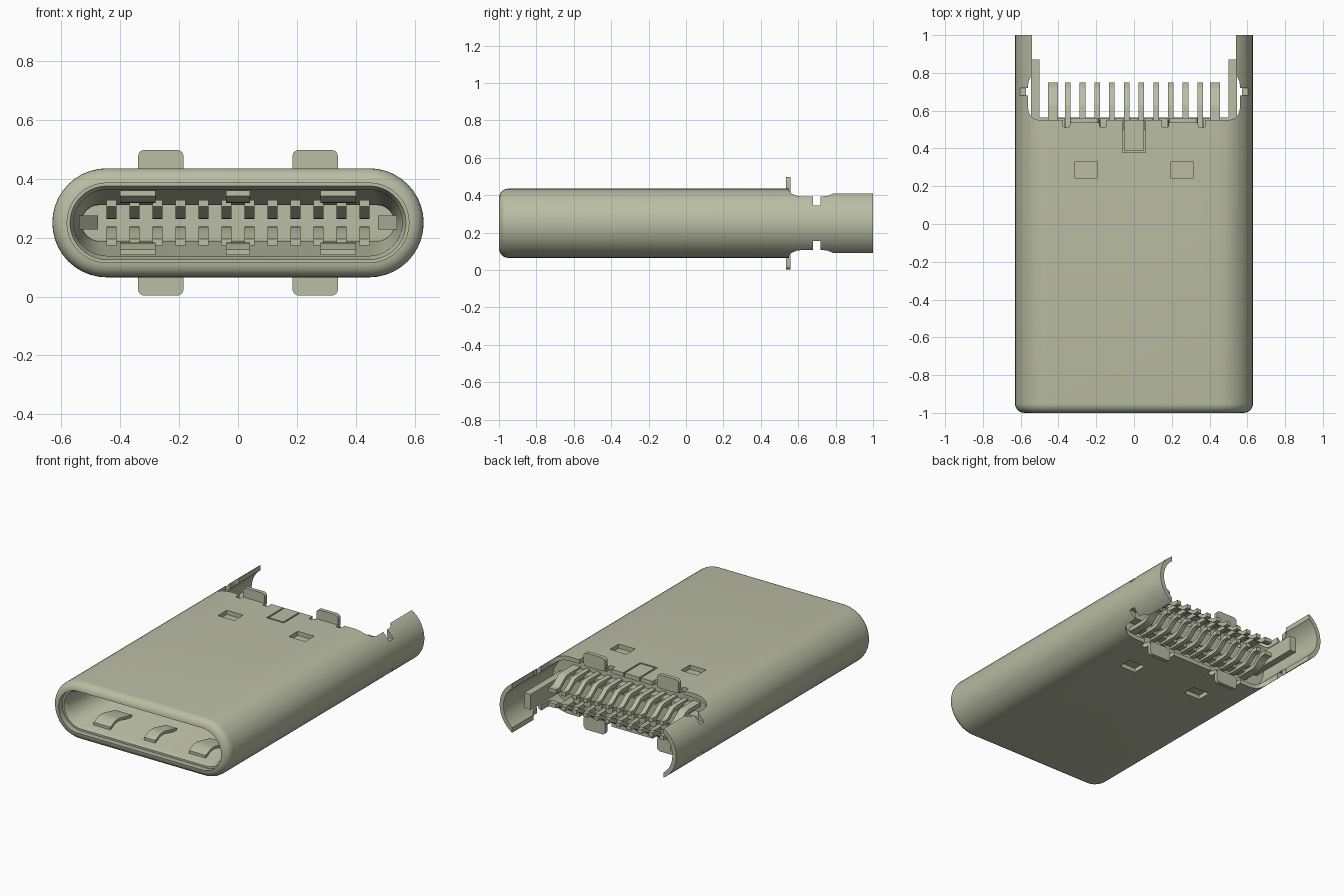
import bpy, bmesh, math
from mathutils import Vector

cube = bpy.data.objects.get("Cube")
if cube:
    bpy.data.objects.remove(cube, do_unlink=True)

ZC = 0.25      # mid height of the plug
FLAT = 0.445   # half length of the flat part of the section

# One warm grey metal
metal = bpy.data.materials.new("warm_grey_metal")
COL = (0.49, 0.51, 0.37, 1)
metal.diffuse_color = COL
metal.use_nodes = True
metal.node_tree.nodes["Principled BSDF"].inputs["Base Color"].default_value = COL


def finish(name, bm, angle=30):
    bmesh.ops.recalc_face_normals(bm, faces=bm.faces)
    me = bpy.data.meshes.new(name)
    bm.to_mesh(me)
    bm.free()
    ob = bpy.data.objects.new(name, me)
    bpy.context.collection.objects.link(ob)
    me.materials.append(metal)
    smooth(ob, angle)
    return ob


def smooth(ob, angle=30):
    bpy.ops.object.select_all(action='DESELECT')
    ob.select_set(True)
    bpy.context.view_layer.objects.active = ob
    bpy.ops.object.shade_smooth_by_angle(angle=math.radians(angle))


def stadium(bm, y, r, a=FLAT, n=20):
    pts = []
    for side in (1, -1):
        for i in range(n + 1):
            t = -math.pi / 2 + math.pi * i / n
            pts.append((side * (a + r * math.cos(t)), y, ZC + side * r * math.sin(t)))
    return [bm.verts.new(p) for p in pts]


def loft(name, rings, closed):
    """Skin stadium rings (y, radius, flat); closed joins last to first, else caps."""
    bm = bmesh.new()
    loops = [stadium(bm, *r) for r in rings]
    pairs = list(zip(loops, loops[1:]))
    if closed:
        pairs.append((loops[-1], loops[0]))
    else:
        bm.faces.new(loops[0])
        bm.faces.new(loops[-1])
    for A, B in pairs:
        m = len(A)
        for i in range(m):
            bm.faces.new((A[i], A[(i + 1) % m], B[(i + 1) % m], B[i]))
    return finish(name, bm)


def box(name, x, y, z, round_axis=None, r=0.02):
    """Box from ranges; edges along round_axis are rounded."""
    bm = bmesh.new()
    bmesh.ops.create_cube(bm, size=1)
    for v in bm.verts:
        v.co = Vector([(lo + hi) / 2 + c * (hi - lo) for c, (lo, hi) in zip(v.co, (x, y, z))])
    if round_axis is not None:
        es = [e for e in bm.edges
              if abs((e.verts[0].co - e.verts[1].co).normalized()[round_axis]) > 0.9]
        bmesh.ops.bevel(bm, geom=es, offset=r, segments=5, affect='EDGES', profile=0.5)
    return finish(name, bm)


def strip(name, xc, width, path, s, t=0.022):
    """Bent sheet strip along (y, offset from mid height); s = +1 top, -1 bottom."""
    bm = bmesh.new()
    loops = []
    for y, o in path:
        loops.append([bm.verts.new((xc + dx * width / 2, y, ZC + s * (o + dz * t / 2)))
                      for dx, dz in ((-1, -1), (1, -1), (1, 1), (-1, 1))])
    for A, B in zip(loops, loops[1:]):
        for i in range(4):
            bm.faces.new((A[i], A[(i + 1) % 4], B[(i + 1) % 4], B[i]))
    bm.faces.new(loops[0])
    bm.faces.new(loops[-1])
    return finish(name, bm)


def cut(ob, cutters):
    for c in cutters:
        c.hide_render = True
        m = ob.modifiers.new("cut", 'BOOLEAN')
        m.operation = 'DIFFERENCE'
        m.solver = 'EXACT'
        m.object = c
        bpy.context.view_layer.objects.active = ob
        bpy.ops.object.modifier_apply(modifier=m.name)
        bpy.data.objects.remove(c, do_unlink=True)
    smooth(ob)


# Outer shell with a rounded front lip
lip = [(-0.95 - 0.05 * math.sin(t), 0.135 + 0.05 * math.cos(t), FLAT)
       for t in [math.pi / 2 * i / 6 for i in range(7)]]
shell = loft("outer_shell", [(1, 0.158), (1, 0.185)] + lip +
             [(-0.985, 0.137), (-0.9, 0.14), (-0.87, 0.158)], True)

# Cutters: open rear, side necks, tab reliefs, latch windows, centre tongue outline
ALL = (-0.2, 0.8)
cutters = [box("rear_cut", (-0.56, 0.56), (0.55, 0.8), ALL, 2, 0.06),
           box("wing_cut", (-0.54, 0.54), (0.70, 1.1), ALL),
           box("neck_cut_top", (-0.8, 0.8), (0.68, 0.72), (0.345, 0.6)),
           box("neck_cut_bottom", (-0.8, 0.8), (0.68, 0.72), (-0.1, 0.155))]
for zr in ((0.38, 0.6), (-0.1, 0.12)):
    for s in (1, -1):
        cutters.append(box("window_cut", sorted((s * 0.195, s * 0.312)), (0.24, 0.33), zr))
        for xc in (0.165, 0.358):
            cutters.append(box("relief_cut", (s * xc - 0.018, s * xc + 0.018),
                               (0.51, 0.6), zr, 2, 0.012))
for s in (1, -1):
    cutters.append(box("tongue_side_cut", (s * 0.057 - 0.005, s * 0.057 + 0.005),
                       (0.382, 0.6), (0.38, 0.6)))
cutters.append(box("tongue_front_cut", (-0.062, 0.062), (0.378, 0.388), (0.38, 0.6)))
cut(shell, cutters)

# Inner housing with a funnel shaped socket
loft("inner_housing", [(0.5, 0.155), (-0.88, 0.155), (-0.9, 0.137), (-0.96, 0.137),
                       (-0.96, 0.125), (-0.93, 0.112), (-0.6, 0.106),
                       (-0.5, 0.062, 0.47), (0, 0.06, 0.47)], False)
box("rear_core", (-0.5, 0.5), (0.45, 0.565), (0.2, 0.3))

pitch = 0.078
for s, side in ((1, "top"), (-1, "bottom")):
    # Contacts inside the socket and solder tails at the rear
    for i in range(12):
        x = (i - 5.5) * pitch
        strip(f"{side}_contact_{i}", x, 0.034,
              [(-0.56, 0.066), (-0.52, 0.05), (-0.46, 0.026), (-0.42, 0.024),
               (-0.36, 0.03), (0.02, 0.052)], s)
        wide = 0.052 if i in (0, 11) else 0.03
        strip(f"{side}_solder_tail_{i}", x, wide,
              [(0.46, 0.1), (0.62, 0.1), (0.65, 0.094), (0.68, 0.072),
               (0.71, 0.05), (0.725, 0.047), (0.75, 0.047)], s, 0.026)
    # Comb ribs between the tails
    for i in range(11):
        x = (i - 5) * pitch
        box(f"{side}_comb_rib_{i}", (x - 0.022, x + 0.022), (0.45, 0.56),
            sorted((ZC + s * 0.045, ZC + s * 0.1)))
    # Grounding springs near the mouth
    for x, w in ((-0.34, 0.12), (0, 0.08), (0.34, 0.12)):
        strip(f"{side}_ground_spring", x, w,
              [(-0.9, 0.1), (-0.85, 0.078), (-0.81, 0.076), (-0.68, 0.105)], s, 0.018)
    # Upright tabs on the rear edge of the shell
    for x in (-0.262, 0.262):
        tab = box(f"{side}_shell_tab", (x - 0.077, x + 0.077), (0.535, 0.56),
                  sorted((ZC + s * 0.16, ZC + s * 0.247)), 1, 0.022)

# Side latches: hook in the socket, plate out of the rear
for s, side in ((1, "left"), (-1, "right")):
    bm = bmesh.new()
    hook = [(0.54, -0.66), (0.475, -0.58), (0.475, -0.54), (0.54, -0.4)]
    low, high = ([bm.verts.new((s * x, y, z)) for x, y in hook] for z in (0.228, 0.274))
    bm.faces.new(low)
    bm.faces.new(high)
    for i in range(4):
        bm.faces.new((low[i], low[(i + 1) % 4], high[(i + 1) % 4], high[i]))
    finish(f"{side}_latch_hook", bm)
    box(f"{side}_latch_plate", sorted((s * 0.5, s * 0.545)), (0.45, 0.87), (0.2, 0.3))
